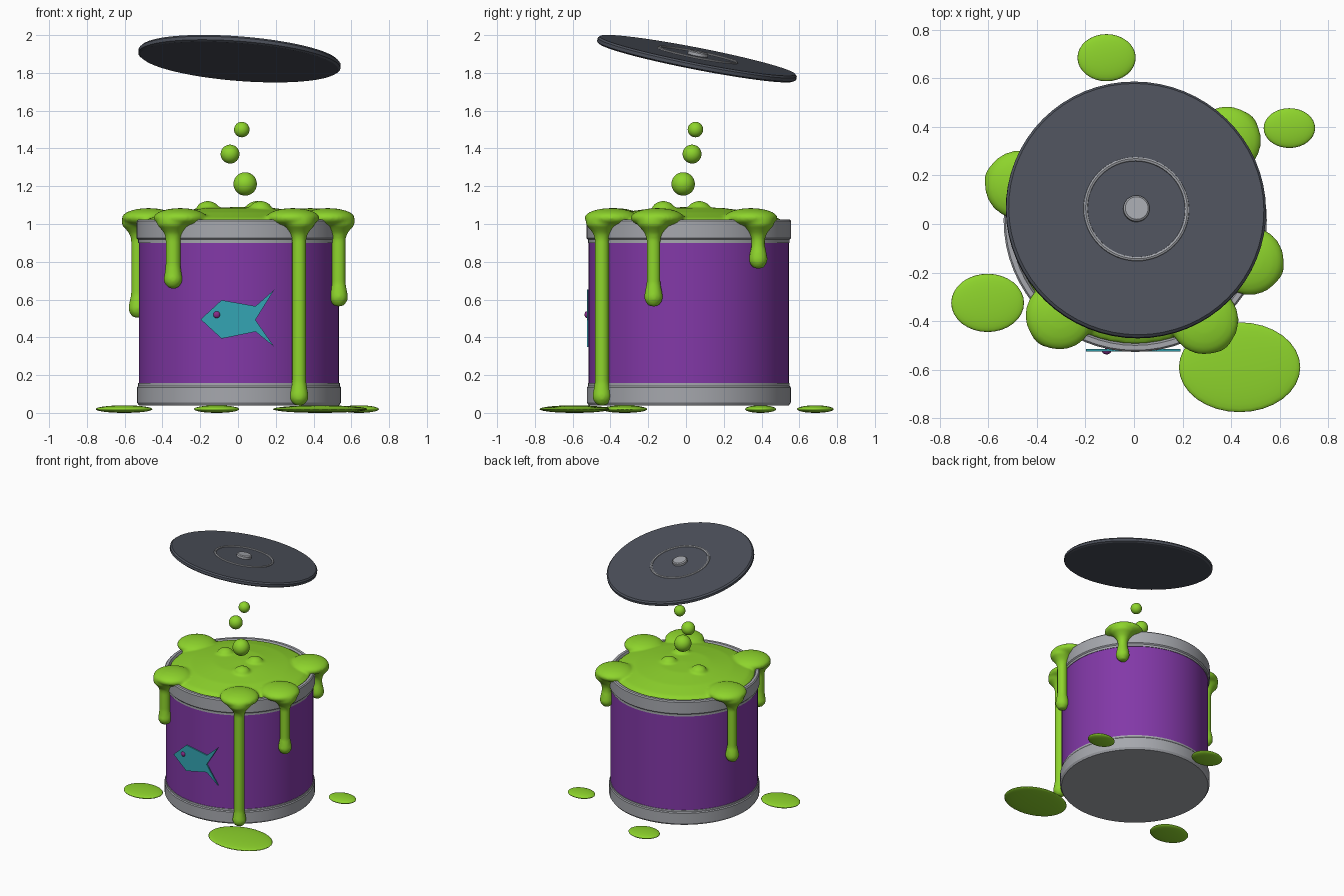
import bpy, bmesh, math
from mathutils import Matrix, Vector

if "Cube" in bpy.data.objects:
    bpy.data.objects.remove(bpy.data.objects["Cube"])

CX, CY = 0.005, 0.015  # can axis


def material(name, rgb):
    m = bpy.data.materials.new(name)
    m.diffuse_color = (*rgb, 1)
    m.use_nodes = True
    m.node_tree.nodes["Principled BSDF"].inputs["Base Color"].default_value = m.diffuse_color
    return m


LIME = material("lime slime", (0.27, 0.66, 0.025))
PURPLE = material("purple label", (0.225, 0.04, 0.39))
SILVER = material("silver metal", (0.38, 0.39, 0.42))
DARK = material("dark lid", (0.075, 0.084, 0.107))
TEAL = material("teal fish", (0.034, 0.376, 0.456))
MAGENTA = material("magenta eye", (0.25, 0.025, 0.25))


def lathe(bm, profile, x=0, y=0, seg=64, loop=False):
    """Spin (radius, z) points about a vertical axis into a closed solid."""
    rings = [[bm.verts.new((x + r * math.cos(2 * math.pi * i / seg),
                            y + r * math.sin(2 * math.pi * i / seg), z)) for i in range(seg)]
             if r > 0 else [bm.verts.new((x, y, z))] * seg for r, z in profile]
    pairs = list(zip(rings, rings[1:])) + ([(rings[-1], rings[0])] if loop else [])
    for a, b in pairs:
        for i in range(seg):
            j = (i + 1) % seg
            bm.faces.new(list(dict.fromkeys((a[i], a[j], b[j], b[i]))))


def ball(bm, centre, size):
    bmesh.ops.create_uvsphere(bm, u_segments=32, v_segments=16, radius=1,
                              matrix=Matrix.Translation(centre) @ Matrix.Diagonal((*size, 1)))


def finish(bm, name, mat, matrix=None, angle=30):
    bmesh.ops.recalc_face_normals(bm, faces=bm.faces[:])
    mesh = bpy.data.meshes.new(name)
    bm.to_mesh(mesh)
    bm.free()
    mesh.materials.append(mat)
    ob = bpy.data.objects.new(name, mesh)
    bpy.context.collection.objects.link(ob)
    if matrix:
        ob.matrix_world = matrix
    bpy.ops.object.select_all(action='DESELECT')
    ob.select_set(True)
    bpy.context.view_layer.objects.active = ob
    bpy.ops.object.shade_smooth_by_angle(angle=math.radians(angle))
    return ob


def turned(name, mat, profile, x=CX, y=CY, matrix=None, loop=False):
    bm = bmesh.new()
    lathe(bm, profile, x, y, loop=loop)
    return finish(bm, name, mat, matrix)


# Can: label wall and metal rims
turned("can_label", PURPLE, [(0, 0.1), (0.53, 0.1), (0.53, 0.95), (0, 0.95)])
turned("bottom_rim", SILVER, [(0, 0.04), (0.53, 0.04), (0.54, 0.055), (0.54, 0.135),
                              (0.534, 0.142), (0.534, 0.157), (0, 0.157)])
turned("top_rim", SILVER, [(0.49, 0.9), (0.534, 0.9), (0.534, 0.917), (0.542, 0.925),
                           (0.542, 1.015), (0.535, 1.023), (0.515, 1.023), (0.505, 1.0),
                           (0.49, 0.98)], loop=True)

# Slime: domed surface, bubbles, blobs over the rim and drips, fused together
bm = bmesh.new()
lathe(bm, [(0, 0.95), (0.508, 0.95), (0.508, 1.01), (0.47, 1.033), (0.35, 1.062),
           (0.18, 1.085), (0, 1.09)], CX, CY)
for bx, by in ((-0.16, 0.07), (0.1, 0.07), (0.12, -0.12)):
    ball(bm, (bx, by, 1.078), (0.06, 0.06, 0.044))
# drip: angle, lowest point, stem radius
for deg, low, stem in ((-55.3, 0.035, 0.038), (231.5, 0.655, 0.04), (-19.5, 0.56, 0.037),
                       (41, 0.76, 0.036), (163, 0.5, 0.036)):
    c, s = math.cos(math.radians(deg)), math.sin(math.radians(deg))
    ball(bm, (CX + 0.5 * c, CY + 0.5 * s, 1.032), (0.142, 0.142, 0.052))
    lathe(bm, [(0, low), (0.03, low + 0.01), (0.047, low + 0.035), (0.05, low + 0.055),
               (0.045, low + 0.085), (stem, low + 0.125), (stem, 0.92), (0.046, 0.95),
               (0.066, 0.975), (0.085, 0.995), (0.085, 1.03), (0, 1.04)],
          CX + 0.56 * c, CY + 0.56 * s, seg=24)
slime = finish(bm, "overflowing_slime", LIME, angle=180)
fuse = slime.modifiers.new("fuse", 'REMESH')
fuse.mode = 'VOXEL'
fuse.voxel_size = 0.01
fuse.use_smooth_shade = True
soft = slime.modifiers.new("soften", 'SMOOTH')
soft.factor, soft.iterations = 0.5, 5

# Flying drops
for i, (x, y, z, r) in enumerate(((0.02, 0.05, 1.5, 0.041), (-0.042, 0.032, 1.37, 0.05),
                                  (0.038, -0.015, 1.212, 0.062))):
    bm = bmesh.new()
    ball(bm, (x, y, z), (r, r, r))
    finish(bm, f"slime_drop_{i + 1}", LIME, angle=180)

# Puddles
for i, (x, y, rx, ry) in enumerate(((0.435, -0.59, 0.25, 0.185), (-0.603, -0.325, 0.15, 0.12),
                                    (-0.113, 0.685, 0.12, 0.097), (0.64, 0.395, 0.106, 0.082))):
    bm = bmesh.new()
    ball(bm, (x, y, 0.02), (rx, ry, 0.02))
    finish(bm, f"puddle_{i + 1}", LIME, angle=180)

# Tilted lid with ring and button
tilt = (Matrix.Translation((0.008, 0.058, 1.875)) @ Matrix.Rotation(math.radians(4.5), 4, 'Y')
        @ Matrix.Rotation(math.radians(-11), 4, 'X'))
turned("lid", DARK, [(0, -0.018), (0.525, -0.018), (0.537, -0.01), (0.537, 0.008),
                     (0.527, 0.018), (0, 0.018)], 0, 0, tilt)
turned("lid_ring", SILVER, [(0.199, 0.01), (0.202, 0.023), (0.21, 0.027), (0.217, 0.023),
                            (0.22, 0.01)], 0, 0, tilt, loop=True)
turned("lid_button", SILVER, [(0, 0.01), (0.054, 0.01), (0.054, 0.034), (0.047, 0.04),
                              (0, 0.04)], 0, 0, tilt)

# Fish plate and eye on the front
outline = [(-0.198, 0.495), (-0.087, 0.597), (0.093, 0.565), (0.192, 0.652), (0.092, 0.492),
           (0.192, 0.35), (0.093, 0.43), (-0.087, 0.393)]
bm = bmesh.new()
face = bm.faces.new([bm.verts.new((x, -0.525, z)) for x, z in outline])
ext = bmesh.ops.extrude_face_region(bm, geom=[face])
bmesh.ops.translate(bm, vec=Vector((0, 0.0095, 0)),
                    verts=[g for g in ext["geom"] if isinstance(g, bmesh.types.BMVert)])
finish(bm, "fish_plate", TEAL)
bm = bmesh.new()
ball(bm, (-0.113, -0.525, 0.52), (0.018, 0.012, 0.018))
finish(bm, "fish_eye", MAGENTA, angle=180)
